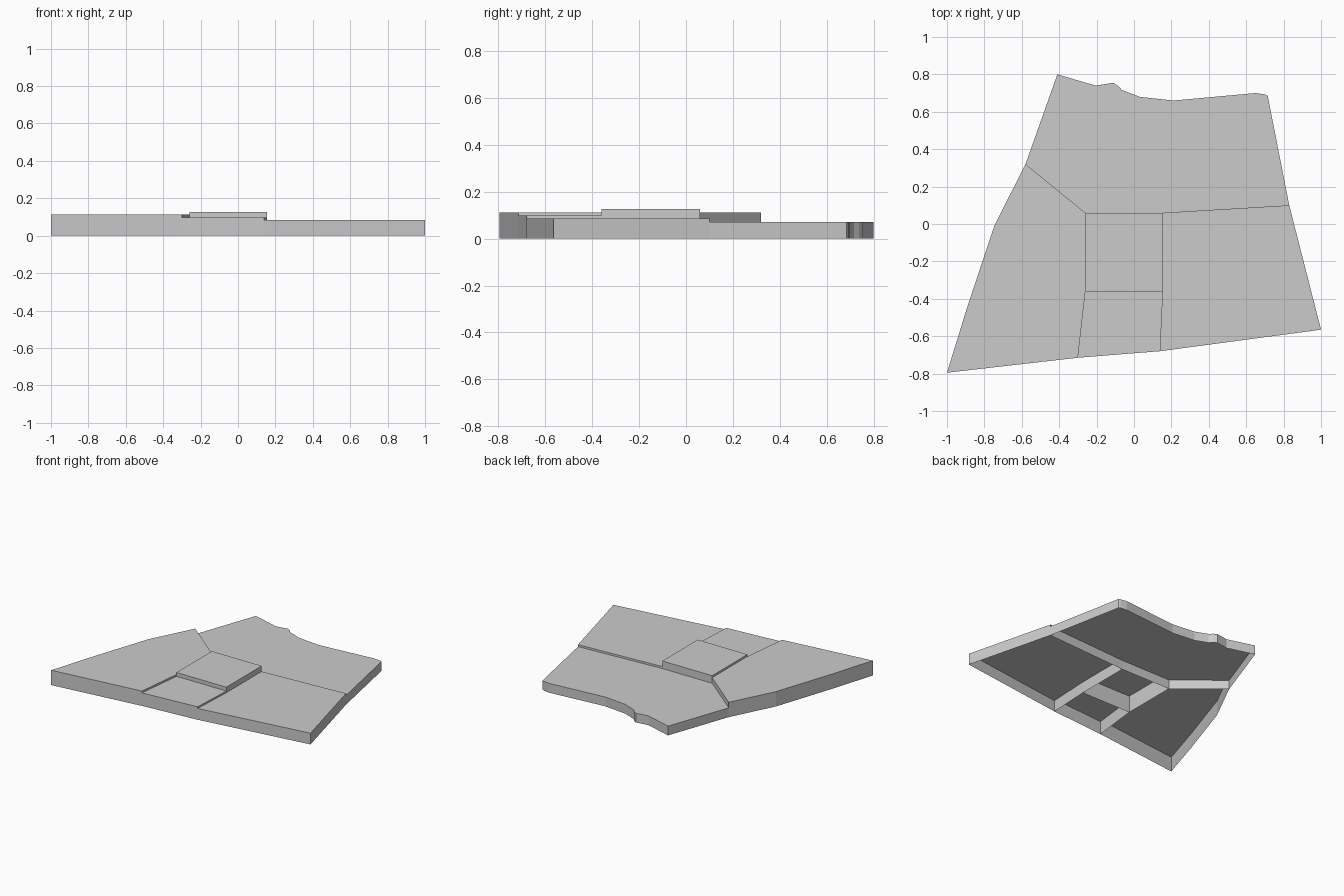
import bpy
import bmesh

cube = bpy.data.objects.get("Cube")
if cube:
    bpy.data.objects.remove(cube, do_unlink=True)

# Single matte grey
grey = bpy.data.materials.new("plain grey")
grey.use_nodes = True
colour = (0.6, 0.6, 0.6, 1)
grey.diffuse_color = colour
grey.node_tree.nodes["Principled BSDF"].inputs["Base Color"].default_value = colour

# Corners shared by neighbouring plates
back_left_pad, back_right_pad = (-0.26, 0.06), (0.155, 0.06)
front_left_pad, front_right_pad = (-0.26, -0.36), (0.155, -0.36)
front_left_seam, front_right_seam = (-0.30, -0.715), (0.14, -0.68)
left_seam, right_seam = (-0.58, 0.32), (0.83, 0.10)


def plate(name, outline, height):
    """Hollow slab: a flat top with walls to the ground, open underneath."""
    bm = bmesh.new()
    top = bm.faces.new([bm.verts.new((x, y, height)) for x, y in outline])
    walls = bmesh.ops.extrude_edge_only(bm, edges=list(top.edges))
    for v in walls["geom"]:
        if isinstance(v, bmesh.types.BMVert):
            v.co.z = 0
    bmesh.ops.recalc_face_normals(bm, faces=bm.faces)
    top.normal_update()
    if top.normal.z < 0:
        bmesh.ops.reverse_faces(bm, faces=bm.faces)
    mesh = bpy.data.meshes.new(name)
    bm.to_mesh(mesh)
    bm.free()
    mesh.materials.append(grey)
    obj = bpy.data.objects.new(name, mesh)
    bpy.context.collection.objects.link(obj)
    return obj


# Raised central pad and the lower step before it
plate("centre_pad",
      [front_left_pad, front_right_pad, back_right_pad, back_left_pad], 0.127)
plate("front_step",
      [front_left_seam, front_right_seam, front_right_pad, front_left_pad], 0.098)

# Side plates
plate("left_hand_plate",
      [(-1, -0.795), front_left_seam, front_left_pad, back_left_pad,
       left_seam, (-0.745, -0.005), (-0.895, -0.455)], 0.112)
plate("right_hand_plate",
      [front_right_seam, (1, -0.565), right_seam, back_right_pad,
       front_right_pad], 0.085)

# Low back plate with its uneven rear edge
rear_edge = [(0.715, 0.685), (0.70, 0.693), (0.65, 0.70), (0.21, 0.66),
             (0.03, 0.68), (-0.065, 0.717), (-0.085, 0.738), (-0.11, 0.755),
             (-0.205, 0.74), (-0.41, 0.80)]
plate("back_plate",
      [back_left_pad, back_right_pad, right_seam] + rear_edge + [left_seam], 0.07)
